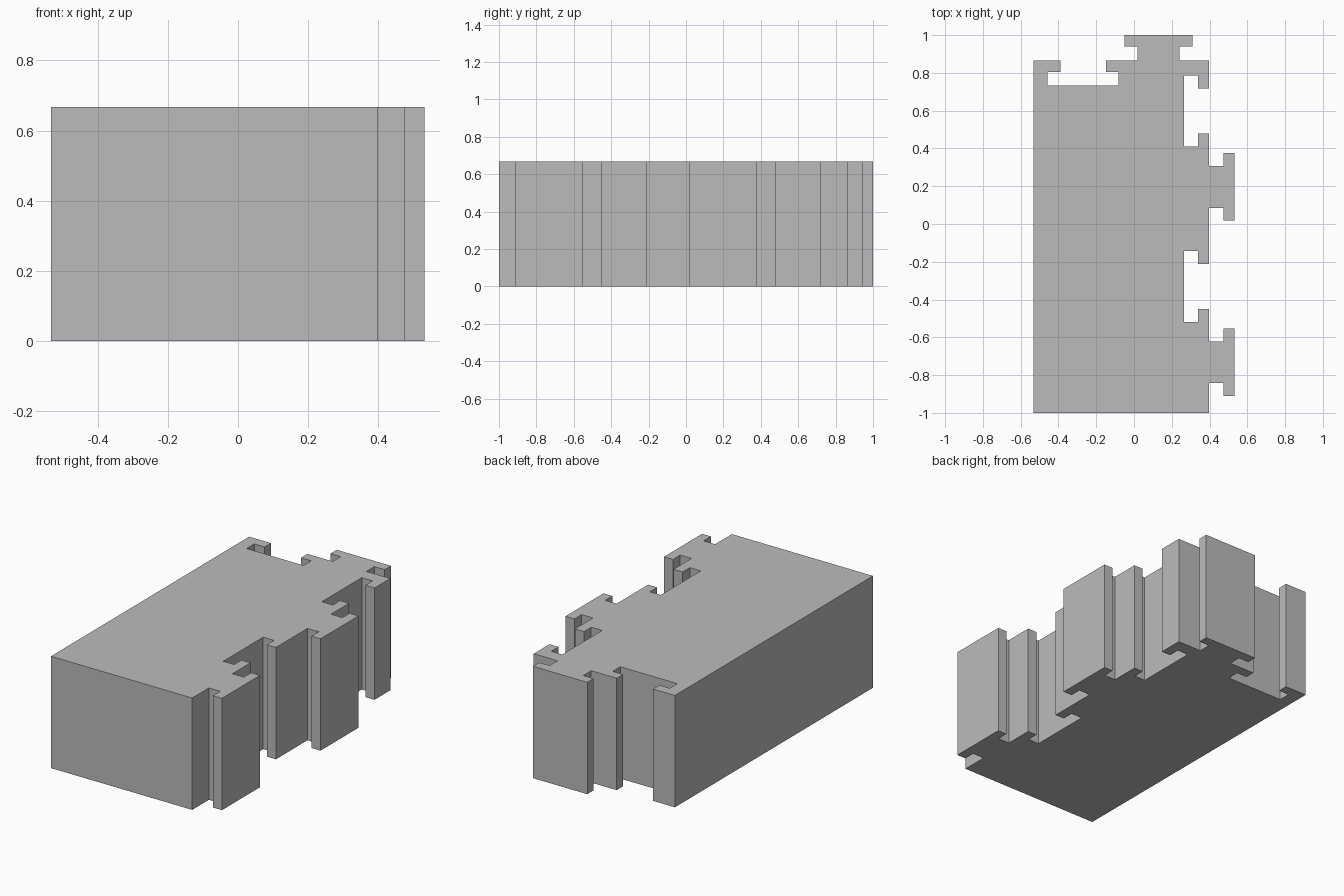
import bpy
import bmesh

cube = bpy.data.objects.get("Cube")
if cube:
    bpy.data.objects.remove(cube, do_unlink=True)

HEIGHT = 0.667
LEFT, RIGHT, FRONT, BACK = -0.533, 0.398, -1.0, 0.866

# Half widths and depths of the interlocking T shapes
TAB = dict(neck=0.111, head=0.179, near=0.075, far=0.134)
SOCKET = dict(neck=0.12, head=0.188, near=-0.06, far=-0.132)


def tee(centre, neck, head, near, far):
    """T-shaped detour as (distance along edge, distance outward)."""
    half = [(neck, 0), (neck, near), (head, near), (head, far)]
    return ([(centre - a, d) for a, d in half]
            + [(centre + a, d) for a, d in reversed(half)])


# Outline, counter-clockwise
outline = [(LEFT, FRONT), (RIGHT, FRONT)]
for centre, shape in ((-0.732, TAB), (-0.331, SOCKET), (0.197, TAB), (0.598, SOCKET)):
    outline += [(RIGHT + d, a) for a, d in tee(centre, **shape)]
outline.append((RIGHT, BACK))
for centre, shape in ((0.13, TAB), (-0.269, SOCKET)):
    outline += [(a, BACK + d) for a, d in reversed(tee(centre, **shape))]
outline.append((LEFT, BACK))

# Material
grey = bpy.data.materials.new("plain grey")
grey.use_nodes = True
colour = (0.5, 0.5, 0.5, 1)
grey.diffuse_color = colour
grey.node_tree.nodes["Principled BSDF"].inputs["Base Color"].default_value = colour

# Block: outline extruded straight up
bm = bmesh.new()
base = bm.faces.new([bm.verts.new((x, y, 0)) for x, y in outline])
top = bmesh.ops.extrude_face_region(bm, geom=[base], use_keep_orig=True)["geom"]
bmesh.ops.translate(bm, vec=(0, 0, HEIGHT),
                    verts=[v for v in top if isinstance(v, bmesh.types.BMVert)])
bmesh.ops.recalc_face_normals(bm, faces=bm.faces)
mesh = bpy.data.meshes.new("interlocking_block")
bm.to_mesh(mesh)
bm.free()
mesh.materials.append(grey)
block = bpy.data.objects.new("interlocking_block", mesh)
bpy.context.collection.objects.link(block)
